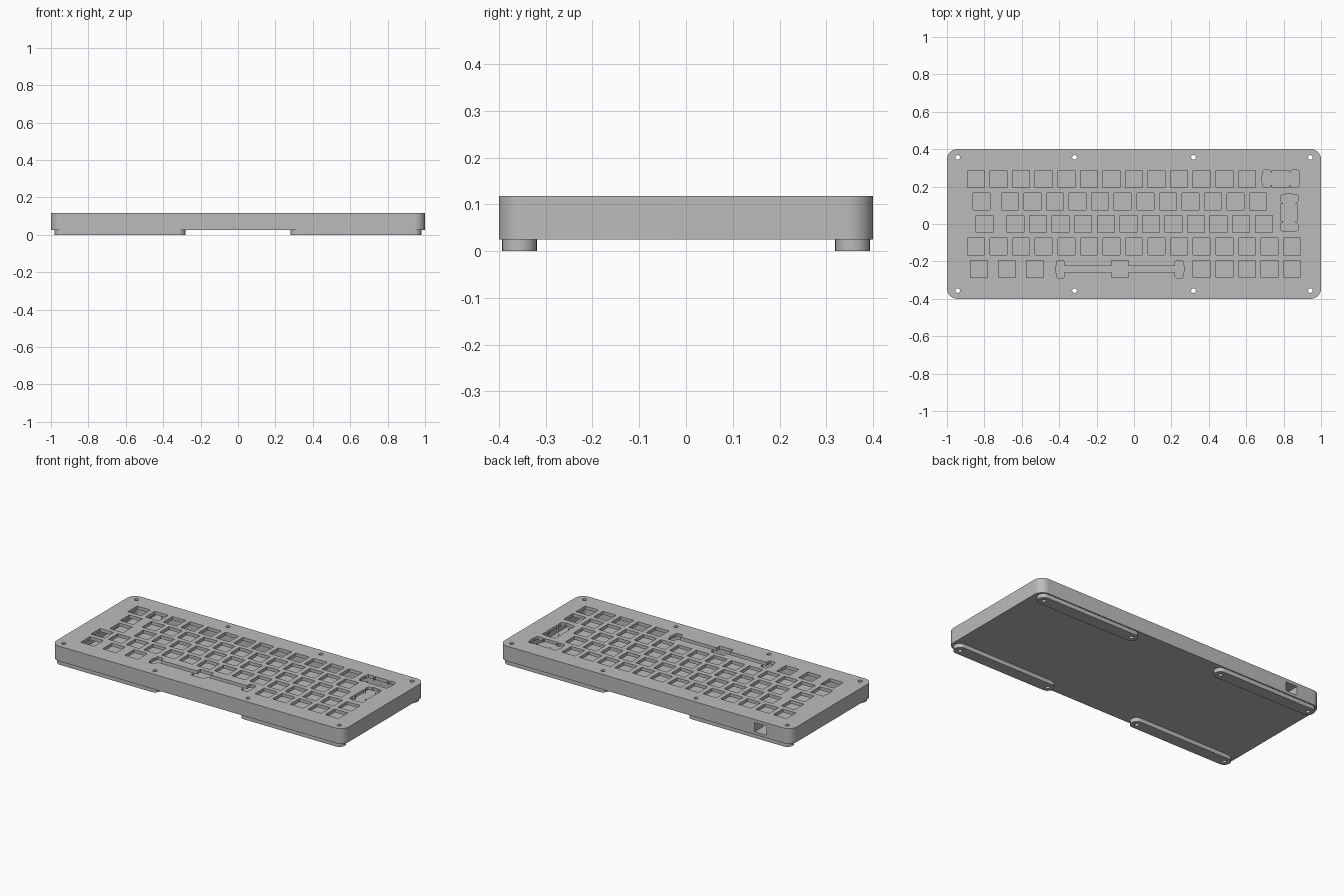
import bpy, bmesh, math

cube = bpy.data.objects.get("Cube")
if cube:
    bpy.data.objects.remove(cube, do_unlink=True)

# One grey finish for the whole case
grey = bpy.data.materials.new("case grey")
grey.use_nodes = True
colour = (0.5, 0.5, 0.5, 1)
grey.diffuse_color = colour
grey.node_tree.nodes["Principled BSDF"].inputs["Base Color"].default_value = colour

UNIT = 0.1207            # key pitch
KEY = 0.0455             # half width of a key opening
HALF_X, HALF_Y = 1.0, 0.4
SCREW_X = (0.318, 0.943)
SCREW_Y = 0.356


def arc(cx, cy, r, start, end, steps):
    angles = [math.radians(start + (end - start) * i / steps) for i in range(steps + 1)]
    return [(cx + r * math.cos(a), cy + r * math.sin(a)) for a in angles]


def rounded_rect(hx, hy, r):
    """Counter-clockwise loop that starts at the back right corner."""
    points = []
    for sx, sy, start in ((-1, 1, 90), (-1, -1, 180), (1, -1, 270), (1, 1, 0)):
        points += arc(sx * (hx - r), sy * (hy - r), r, start, start + 90, 10)
    return points


def square(cx, cy, h=KEY):
    return [(cx - h, cy - h), (cx + h, cy - h), (cx + h, cy + h), (cx - h, cy + h)]


def circle(cx, cy, r=0.0125):
    return arc(cx, cy, r, 0, 360, 24)[:-1]


def stabilizer(cx, cy, reach, neck, upright=False):
    """Key opening joined by a slot to a notched pocket on each side."""
    pocket = [(-0.023, neck), (-0.023, 0.038), (-0.016, 0.046), (-0.006, 0.046),
              (0.006, 0.046), (0.016, 0.046), (0.021, 0.038), (0.021, 0.022),
              (0.026, 0.016)]
    quarter = [(KEY, KEY), (KEY, neck)] + [(reach + x, y) for x, y in pocket]
    half = [(-x, y) for x, y in reversed(quarter)] + quarter
    loop = half + [(x, -y) for x, y in reversed(half)]
    if upright:
        loop = [(-y, x) for x, y in loop]
    return [(cx + x, cy + y) for x, y in loop]


def plate(name, loops, low, high):
    """Flat plate from an outline and the holes nested in it."""
    curve = bpy.data.curves.new(name, "CURVE")
    curve.dimensions = "2D"
    curve.fill_mode = "BOTH"
    curve.extrude = (high - low) / 2
    for loop in loops:
        spline = curve.splines.new("POLY")
        spline.points.add(len(loop) - 1)
        for point, (x, y) in zip(spline.points, loop):
            point.co = (x, y, 0, 1)
        spline.use_cyclic_u = True
    obj = bpy.data.objects.new(name, curve)
    obj.location.z = (low + high) / 2
    bpy.context.collection.objects.link(obj)
    bpy.ops.object.select_all(action="DESELECT")
    obj.select_set(True)
    bpy.context.view_layer.objects.active = obj
    bpy.ops.object.convert(target="MESH")
    obj = bpy.context.object
    bm = bmesh.new()
    bm.from_mesh(obj.data)
    bmesh.ops.remove_doubles(bm, verts=bm.verts, dist=0.0001)
    bmesh.ops.recalc_face_normals(bm, faces=bm.faces)
    bm.to_mesh(obj.data)
    bm.free()
    obj.data.materials.clear()
    obj.data.materials.append(grey)
    bpy.ops.object.shade_smooth_by_angle(angle=math.radians(30))
    return obj


def key_x(units):
    return (units - 7.5) * UNIT


def row_y(row):
    return (2 - row) * UNIT


outline = rounded_rect(HALF_X, HALF_Y, 0.055)
screws = [circle(sx * x, sy * SCREW_Y) for x in SCREW_X for sx in (-1, 1) for sy in (-1, 1)]

# Key centres in each row, counted in key widths from the right-hand edge
rows = [
    [0.5 + i for i in range(13)],
    [0.75] + [2 + i for i in range(12)],
    [0.875] + [2.25 + i for i in range(12)],
    [0.5 + i for i in range(15)],
    [0.625, 1.875, 3.125] + [10.5 + i for i in range(5)],
]
keys = [square(key_x(c), row_y(r)) for r, row in enumerate(rows) for c in row]

# Wide keys: backspace, tall enter and space bar
wide_keys = [
    stabilizer(key_x(14), row_y(0), 0.0755, 0.033),
    stabilizer(key_x(14.375), row_y(1.5), 0.0755, 0.033, upright=True),
    stabilizer(key_x(6.875), row_y(4), 0.318, 0.016),
]
plate("switch_plate", [outline] + screws + keys + wide_keys, 0.098, 0.118)

# Hollow frame, broken at the back by the cable port
inner = rounded_rect(0.91, 0.32, 0.02)
port_a, port_b = -0.83, -0.75
frame = (outline + [(port_b, HALF_Y), (port_b, 0.32)] + inner[::-1]
         + [(port_a, 0.32), (port_a, HALF_Y)])
plate("middle_frame", [frame] + screws, 0.042, 0.098)

plate("bottom_plate", [outline] + screws, 0.025, 0.042)

# Four long feet with round ends, bored for the screws
near, far = SCREW_X
for sx, side in ((1, "left"), (-1, "right")):
    for sy, end in ((1, "back"), (-1, "front")):
        y = sy * SCREW_Y
        a, b = sorted((sx * near, sx * far))
        foot = arc(a, y, 0.037, 90, 270, 16) + arc(b, y, 0.037, -90, 90, 16)
        plate(f"foot_{end}_{side}", [foot, circle(a, y), circle(b, y)], 0, 0.025)
